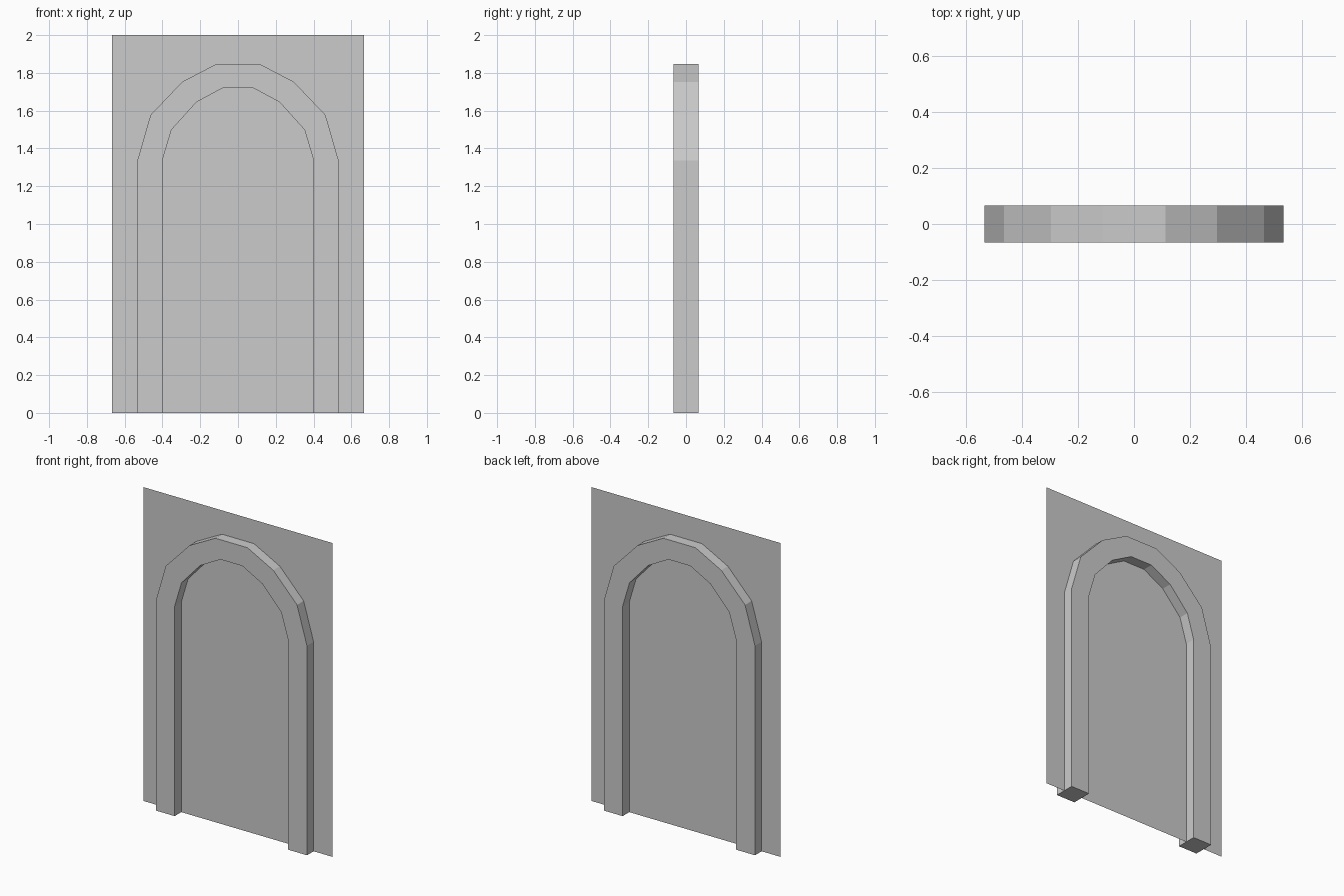
import bpy, bmesh

if "Cube" in bpy.data.objects:
    bpy.data.objects.remove(bpy.data.objects["Cube"])

DEPTH = 0.0667  # half depth of the arch

# Right half of the arch, bottom to crown: (x, z)
OUTER = [(0.533, 0), (0.533, 1.335), (0.463, 1.577), (0.295, 1.753), (0.113, 1.848)]
INNER = [(0.4, 0), (0.4, 1.338), (0.352, 1.499), (0.22, 1.645), (0.077, 1.722)]


def mirrored(half):
    return half + [(-x, z) for x, z in reversed(half)]


def finish(bm, name):
    mesh = bpy.data.meshes.new(name)
    bm.to_mesh(mesh)
    bm.free()
    obj = bpy.data.objects.new(name, mesh)
    bpy.context.collection.objects.link(obj)
    return obj


# Thin wall panel: one flat sheet at y = 0
bm = bmesh.new()
corners = [(-0.667, 0), (0.667, 0), (0.667, 2), (-0.667, 2)]
bm.faces.new([bm.verts.new((x, 0, z)) for x, z in corners])
finish(bm, "wall_panel")

# Arch frame: sweep a rectangular section along the arch
bm = bmesh.new()
rings = []
for (ox, oz), (ix, iz) in zip(mirrored(OUTER), mirrored(INNER)):
    section = [(ox, -DEPTH, oz), (ox, DEPTH, oz), (ix, DEPTH, iz), (ix, -DEPTH, iz)]
    rings.append([bm.verts.new(p) for p in section])
for a, b in zip(rings, rings[1:]):
    for i in range(4):
        j = (i + 1) % 4
        bm.faces.new((a[i], a[j], b[j], b[i]))
# Feet
bm.faces.new(rings[0])
bm.faces.new(rings[-1])
bmesh.ops.recalc_face_normals(bm, faces=bm.faces[:])
finish(bm, "arch_frame")
